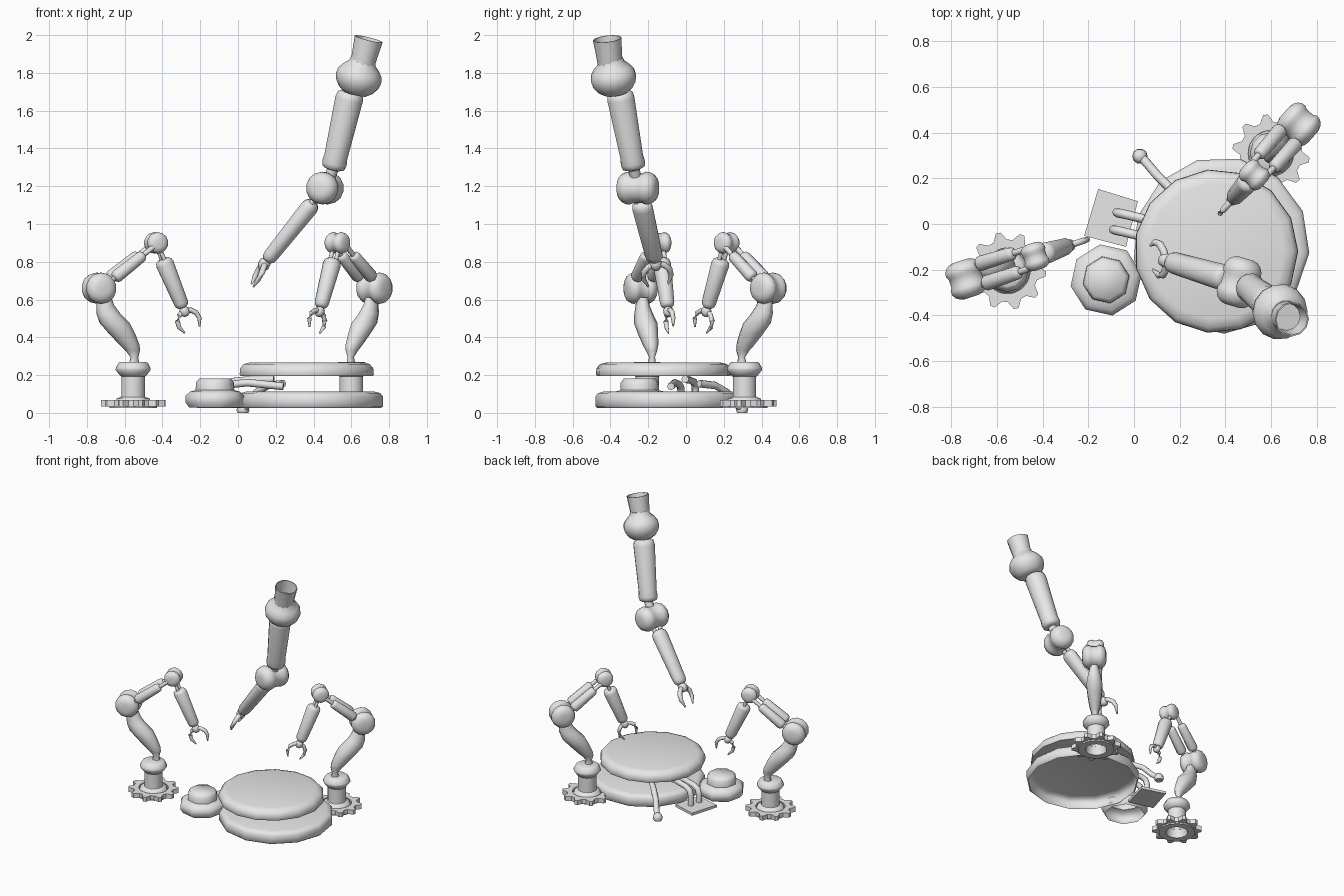
import bpy, bmesh, math
from mathutils import Vector as V

if "Cube" in bpy.data.objects:
    bpy.data.objects.remove(bpy.data.objects["Cube"])

grey = bpy.data.materials.new("plain_grey")
grey.diffuse_color = (0.8, 0.8, 0.8, 1)
grey.use_nodes = True
grey.node_tree.nodes["Principled BSDF"].inputs["Base Color"].default_value = grey.diffuse_color


def finish(name, bm, angle=55):
    bmesh.ops.recalc_face_normals(bm, faces=bm.faces)
    me = bpy.data.meshes.new(name)
    bm.to_mesh(me)
    bm.free()
    me.materials.append(grey)
    ob = bpy.data.objects.new(name, me)
    bpy.context.collection.objects.link(ob)
    bpy.ops.object.select_all(action='DESELECT')
    ob.select_set(True)
    bpy.context.view_layer.objects.active = ob
    bpy.ops.object.shade_smooth_by_angle(angle=math.radians(angle))
    return ob


def tube(name, pts, radii, seg=10, axis=None, side=None, flat=1.0, phase=0.0, open_start=False):
    """Loft rings along a path; flat scales the side direction."""
    bm = bmesh.new()
    pts = [V(p) for p in pts]
    rings = []
    for i, p in enumerate(pts):
        t = V(axis) if axis else pts[min(i + 1, len(pts) - 1)] - pts[max(i - 1, 0)]
        t.normalize()
        ref = V(side) if side else (V((0, 0, 1)) if abs(t.z) < 0.9 else V((1, 0, 0)))
        u = (ref - t * ref.dot(t)).normalized()
        w = t.cross(u)
        ring = []
        for k in range(seg):
            a = math.tau * k / seg + phase
            ring.append(bm.verts.new(p + radii[i] * (u * math.cos(a) * flat + w * math.sin(a))))
        rings.append(ring)
    for a, b in zip(rings, rings[1:]):
        for k in range(seg):
            j = (k + 1) % seg
            bm.faces.new((a[k], a[j], b[j], b[k]))
    if not open_start:
        bm.faces.new(rings[0])
    bm.faces.new(rings[-1])
    return finish(name, bm)


def lathe(name, p, q, profile, seg=12, **kw):
    """Turned shape from p to q; profile holds (fraction, radius)."""
    p, q = V(p), V(q)
    return tube(name, [p.lerp(q, t) for t, r in profile], [r for t, r in profile],
                seg, axis=tuple((q - p).normalized()), **kw)


def turned(name, x, y, profile, seg=12, **kw):
    """Upright turned shape; profile holds (height, radius)."""
    return lathe(name, (x, y, 0), (x, y, 1), profile, seg, **kw)


def joint(name, c, lat, r, w):
    """Pivot made of two rounded cheeks and a core."""
    half = [(1, .4), (.94, .65), (.8, .86), (.6, .98), (.4, 1), (.22, .9)]
    prof = [((1 - a) / 2, b * r) for a, b in half] + [((1 + a) / 2, b * r) for a, b in half[::-1]]
    lathe(name, V(c) - V(lat) * w, V(c) + V(lat) * w, prof, 14)


def capsule(name, p, q, r0, r1, seg=10, **kw):
    lathe(name, p, q, [(0, r0 * .6), (.04, r0 * .9), (.1, r0), (.9, r1), (.96, r1 * .9), (1, r1 * .6)], seg, **kw)


def claw(name, wrist, d, spread, s):
    lathe(name + "_wrist", wrist - d * .02 * s, wrist + d * .03 * s,
          [(0, .015 * s), (.2, .026 * s), (.7, .026 * s), (1, .014 * s)], 8)
    for n, sg in (("a", 1), ("b", -1)):
        path = [(.0, .008), (.012, .036), (.035, .057), (.068, .062), (.11, .044)]
        tube(f"{name}_prong_{n}", [wrist + (d * a + spread * b * sg) * s for a, b in path],
             [r * s for r in (.013, .014, .014, .012, .004)], 8)


def small_arm(name, x, y, heading, off, reach):
    """reach lists the radial places of shoulder, elbow and wrist."""
    a = math.radians(heading)
    rad, lat = V((math.cos(a), math.sin(a), 0)), V((-math.sin(a), math.cos(a), 0))

    def at(r, z, l=0.0):
        return V((x, y, z)) + rad * r + lat * (l + off)

    # toothed ring foot
    bm = bmesh.new()
    loops = []
    for z in (.035, .068):
        outer, inner = [], []
        for k in range(40):
            ang = math.tau * (k + (.1, .1, -.1, -.1)[k % 4]) / 40 + a
            ro = .17 if k % 4 in (1, 2) else .137
            for lst, rr in ((outer, ro), (inner, .1)):
                lst.append(bm.verts.new((x + rr * math.cos(ang), y + rr * math.sin(ang), z)))
        loops.append((outer, inner))
    (o0, i0), (o1, i1) = loops
    for k in range(40):
        j = (k + 1) % 40
        for f in ((o0[k], o0[j], o1[j], o1[k]), (i0[k], i0[j], i1[j], i1[k]),
                  (o0[k], o0[j], i0[j], i0[k]), (o1[k], o1[j], i1[j], i1[k])):
            bm.faces.new(f)
    finish(name + "_toothed_foot", bm, 30)

    # hollow column and turntable hub
    turned(name + "_column", x, y, [(.16, .05), (.025, .075), (.025, .125), (.036, .125), (.04, .1),
                                    (.075, .088), (.085, .063), (.2, .063)], 14)
    turned(name + "_hub", x, y, [(.192, .064), (.208, .078), (.228, .093), (.238, .092), (.264, .078),
                                 (.27, .068)], 12)

    # bent lower link
    rings = [(.012, .255, .03), (.014, .295, .021), (.005, .33, .04), (-.013, .36, .055), (-.055, .42, .072),
             (-.095, .475, .083), (-.13, .525, .066), (-.148, .57, .049), (-.155, .61, .042)]
    tube(name + "_lower_link", [at(r, z) for r, z, h in rings], [h for r, z, h in rings], 8,
         axis=(0, 0, 1), side=tuple(lat), flat=.72, phase=math.pi / 8)

    # joints, twin pistons, forearm and claw
    sh, el, wr = at(reach[0], .66), at(reach[1], .9), at(reach[2], .54)
    joint(name + "_shoulder", sh, lat, .083, .083)
    joint(name + "_elbow", el, lat, .057, .06)
    for n, sg in (("a", 1), ("b", -1)):
        p, q = sh + lat * .046 * sg, el + lat * .042 * sg
        lathe(f"{name}_piston_rod_{n}", p, q, [(0, .014), (1, .014)], 8)
        capsule(f"{name}_piston_{n}", p.lerp(q, .22), p.lerp(q, .74), .035, .031)
        o = lat * .02 * sg
        lathe(f"{name}_forearm_rod_{n}", el + o, el.lerp(wr, .35) + o, [(0, .011), (1, .011)], 8)
    capsule(name + "_forearm", el.lerp(wr, .24), el.lerp(wr, .95), .048, .038, 12)
    d = (wr - el).normalized()
    claw(name + "_claw", wr, d, lat.cross(d), 1.0)


small_arm("left_arm", -.555, -.205, 18, .022, (-.183, .135, .292))
small_arm("right_arm", .60, .31, 228.5, .008, (-.175, .12, .262))

# work platform: base shell open underneath, and floating table
turned("platform_base", .382, -.093, [(.025, .375), (.035, .387), (.088, .387), (.105, .372), (.112, .345)],
       13, phase=math.radians(-5), open_start=True)
turned("platform_table", .36, -.119, [(.194, .34), (.194, .354), (.204, .359), (.235, .357), (.258, .338),
                                      (.268, .30)], 15)

# stepped side tub, open underneath
turned("side_tub", -.122, -.245, [(.028, .138), (.055, .158), (.09, .158), (.112, .135), (.12, .104),
                                  (.16, .102), (.182, .085)], 8, phase=math.radians(10), open_start=True)

# connector plate
bm = bmesh.new()
for z in (.026, .045):
    bm.faces.new([bm.verts.new((x, y, z)) for x, y in
                  ((-.157, .153), (.017, .10), (-.035, -.10), (-.218, -.052))])
bmesh.ops.bridge_loops(bm, edges=bm.edges[:])
finish("connector_plate", bm, 30)

# hoses rising from the plate and bending under the table
for n, (x, y, h) in (("back", (-.075, .05, .165)), ("front", (-.09, -.025, .15))):
    ex, ez = (.19, .178) if n == "back" else (.24, .14)
    tube("hose_" + n, [(x, y, .04), (x, y, h - .05), (x + .012, y - .003, h - .015), (x + .045, y - .01, h),
                       (x + .14, y - .033, h + .01), (ex, y - .055, ez)], [.02] * 6, 8, side=(.2, 1, 0))

# ground cable with flared end
tube("ground_cable", [(.24, .07, .155), (.16, .155, .145), (.10, .215, .11), (.06, .262, .05), (.04, .285, .03)],
     [.02] * 5, 8)
turned("cable_foot", .026, .297, [(0, .028), (.012, .034), (.035, .03), (.05, .016)], 10)

# large hanging arm
top, ball, neck = V((.692, -.417, 1.98)), V((.64, -.385, 1.778)), V((.66, -.402, 1.85))
lathe("hanging_collar", neck, top, [(0, .066), (.3, .068), (1, .076), (1, .07), (.3, .06)], 12)
ax = (top - ball).normalized()
lathe("hanging_ball", ball - ax * .09, ball + ax * .1,
      [(0, .065), (.1, .092), (.28, .116), (.45, .123), (.6, .118), (.75, .098), (.88, .072), (1, .066)], 14)
u0, u1 = V((.597, -.352, 1.7)), V((.503, -.275, 1.29))
lathe("hanging_upper_arm", u0, u1, [(0, .05), (.03, .068), (.09, .074), (.84, .062), (.92, .066), (.98, .06),
                                    (1, .04)], 14)
elbow, wrist = V((.46, -.255, 1.19)), V((.14, -.16, .79))
lathe("hanging_elbow_rod", u1, elbow, [(0, .03), (1, .03)], 8)
d = (wrist - elbow).normalized()
lat = d.cross(V((0, 0, 1))).normalized()
joint("hanging_elbow", elbow, lat, .087, .108)
for n, sg in (("a", 1), ("b", -1)):
    o = lat * .025 * sg
    lathe("hanging_forearm_rod_" + n, elbow + o, elbow.lerp(wrist, .35) + o, [(0, .015), (1, .015)], 8)
capsule("hanging_forearm", elbow.lerp(wrist, .19), elbow.lerp(wrist, .96), .057, .048, 12,
        side=tuple(lat.cross(d)), flat=.84)
claw("hanging_claw", wrist, V((-.48, .1, -.87)).normalized(), V((-.1, 1, .15)).normalized(), 1.2)
